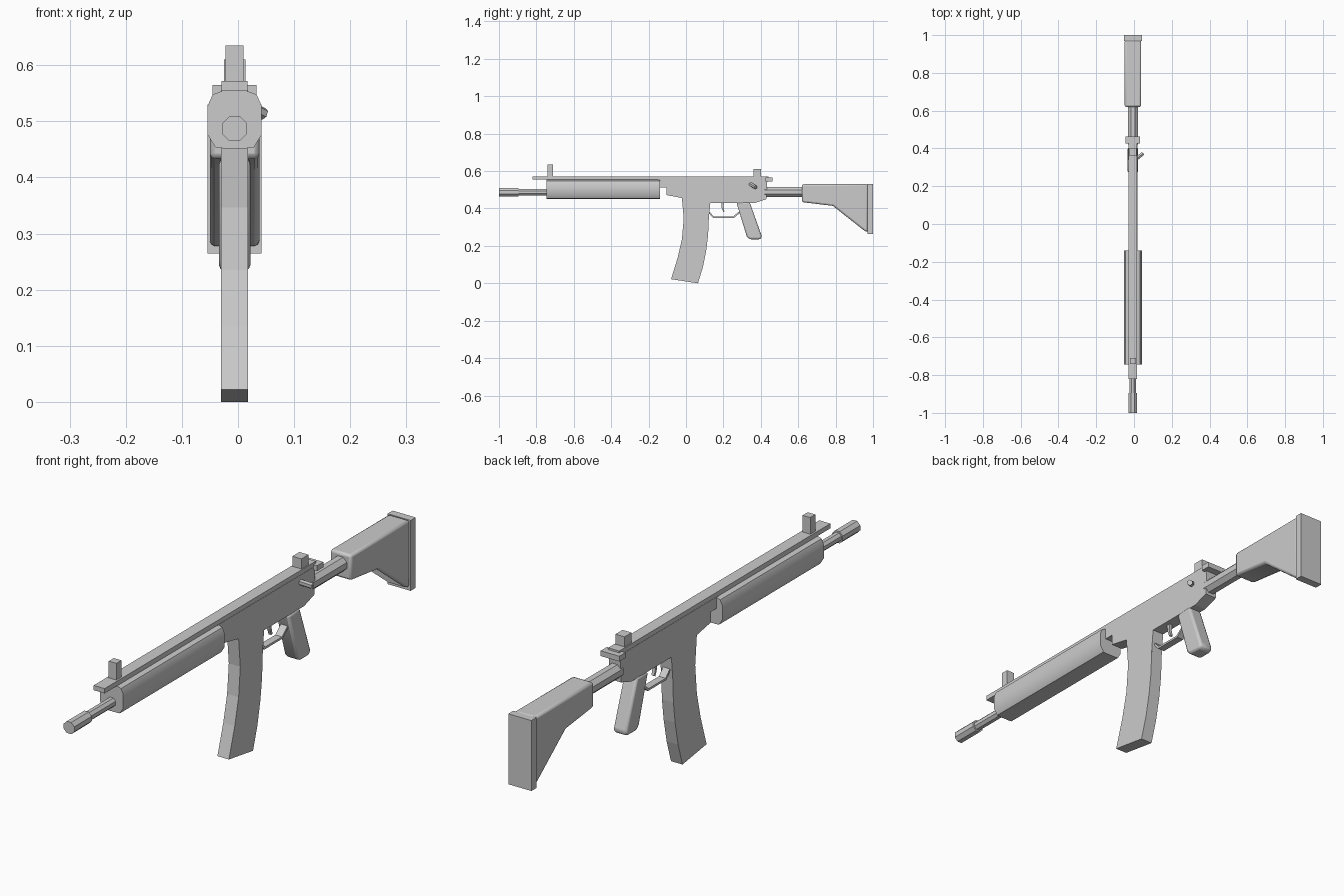
import bpy
import bmesh
import math
from mathutils import Vector

cube = bpy.data.objects.get("Cube")
if cube:
    bpy.data.objects.remove(cube, do_unlink=True)

CX = -0.006      # shared centre plane of the body

grey = bpy.data.materials.new("plain grey")
grey.use_nodes = True
colour = (0.6, 0.6, 0.6, 1)
grey.diffuse_color = colour
grey.node_tree.nodes["Principled BSDF"].inputs["Base Color"].default_value = colour


def finish(name, bm, bevel=0, segments=1, smooth=False):
    bmesh.ops.recalc_face_normals(bm, faces=bm.faces)
    mesh = bpy.data.meshes.new(name)
    bm.to_mesh(mesh)
    bm.free()
    mesh.materials.append(grey)
    obj = bpy.data.objects.new(name, mesh)
    bpy.context.collection.objects.link(obj)
    if bevel:
        mod = obj.modifiers.new("soft edges", "BEVEL")
        mod.width = bevel
        mod.segments = segments
        mod.limit_method = "ANGLE"
        mod.angle_limit = math.radians(40)
    if smooth:
        bpy.ops.object.select_all(action="DESELECT")
        obj.select_set(True)
        bpy.context.view_layer.objects.active = obj
        bpy.ops.object.shade_smooth_by_angle(angle=math.radians(40))
    return obj


def extrude(bm, points, step):
    face = bm.faces.new([bm.verts.new(p) for p in points])
    new = bmesh.ops.extrude_face_region(bm, geom=[face])["geom"]
    bmesh.ops.translate(bm, vec=step,
                        verts=[v for v in new if isinstance(v, bmesh.types.BMVert)])


def side_profile(name, outline, half, **kw):
    """Extrude a (y, z) outline across the width."""
    bm = bmesh.new()
    extrude(bm, [(CX - half, y, z) for y, z in outline], (2 * half, 0, 0))
    return finish(name, bm, **kw)


def block(name, y0, y1, z0, z1, half, **kw):
    return side_profile(name, [(y0, z0), (y1, z0), (y1, z1), (y0, z1)], half, **kw)


def rod(name, start, end, radius, sides=8):
    """Faceted cylinder between two points, with a flat side up."""
    start, end = Vector(start), Vector(end)
    axis = (end - start).normalized()
    u = axis.cross(Vector((0, 0, 1))).normalized()
    v = axis.cross(u)
    bm = bmesh.new()
    ring = []
    for i in range(sides):
        a = (i + 0.5) * math.tau / sides
        ring.append(start + radius * (math.cos(a) * u + math.sin(a) * v))
    extrude(bm, ring, end - start)
    return finish(name, bm)


# Barrel and muzzle
rod("barrel", (CX, -0.91, 0.487), (CX, -0.70, 0.487), 0.018)
rod("muzzle", (CX, -1.0, 0.487), (CX, -0.895, 0.487), 0.024)

# Handguard: chamfered cross-section run along the barrel
half_section = [(0.022, 0.452), (0.034, 0.453), (0.048, 0.476),
                (0.048, 0.528), (0.039, 0.548), (0.022, 0.554)]
section = half_section + [(-x, z) for x, z in reversed(half_section)]
bm = bmesh.new()
extrude(bm, [(CX + x, -0.745, z) for x, z in section], (0, 0.605, 0))
finish("handguard", bm, smooth=True)

# Receiver with magazine well
side_profile("receiver", [
    (-0.15, 0.555), (-0.15, 0.512), (-0.105, 0.512), (-0.105, 0.472),
    (-0.022, 0.456), (-0.012, 0.345), (0.122, 0.345), (0.13, 0.43),
    (0.37, 0.43), (0.43, 0.45), (0.435, 0.555)], 0.024)
block("top_rail", -0.82, 0.44, 0.554, 0.572, 0.023)

# Curved magazine
side_profile("magazine", [
    (-0.012, 0.347), (-0.022, 0.235), (-0.045, 0.135), (-0.08, 0.022),
    (0.064, 0), (0.09, 0.085), (0.108, 0.175), (0.118, 0.255), (0.122, 0.347)], 0.024)

# Sights
block("front_sight", -0.74, -0.71, 0.57, 0.635, 0.016)
block("rear_sight", 0.36, 0.402, 0.57, 0.61, 0.019)
block("rear_crosspiece", 0.425, 0.462, 0.545, 0.565, 0.039)

# Side handle on the left
rod("charging_handle", (0.012, 0.345, 0.53), (0.046, 0.372, 0.513), 0.011, 6)

# Grip
side_profile("grip", [
    (0.27, 0.43), (0.34, 0.435), (0.406, 0.25), (0.398, 0.235),
    (0.34, 0.235), (0.325, 0.25)], 0.028, bevel=0.012, segments=2, smooth=True)

# Trigger guard strip and trigger
side_profile("trigger_guard", [
    (0.12, 0.378), (0.146, 0.348), (0.255, 0.348), (0.29, 0.378),
    (0.285, 0.385), (0.251, 0.356), (0.15, 0.356), (0.12, 0.388)], 0.014)
side_profile("trigger", [
    (0.188, 0.435), (0.19, 0.405), (0.2, 0.38), (0.206, 0.384),
    (0.2, 0.408), (0.204, 0.435)], 0.006)

# Stock
rod("stock_tube", (CX, 0.42, 0.488), (CX, 0.64, 0.488), 0.029)
side_profile("stock", [
    (0.62, 0.53), (0.62, 0.434), (0.785, 0.414), (0.955, 0.28),
    (0.972, 0.275), (0.972, 0.53)], 0.044, bevel=0.009, segments=2, smooth=True)
block("butt_plate", 0.97, 1.0, 0.264, 0.53, 0.048)
